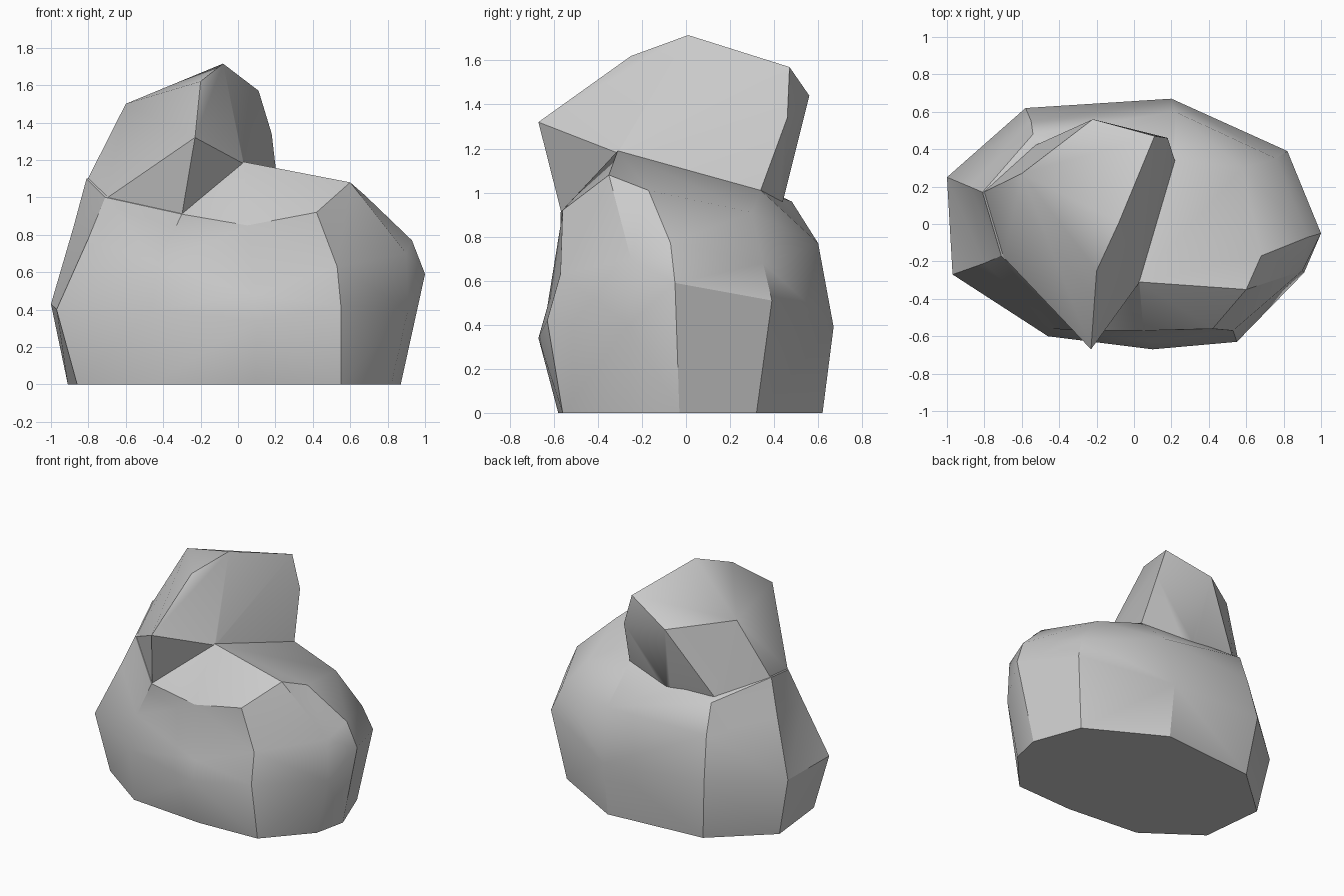
import bpy, bmesh, math

if "Cube" in bpy.data.objects:
    bpy.data.objects.remove(bpy.data.objects["Cube"])


def make_object(name, bm):
    bmesh.ops.recalc_face_normals(bm, faces=bm.faces[:])
    me = bpy.data.meshes.new(name)
    bm.to_mesh(me)
    bm.free()
    ob = bpy.data.objects.new(name, me)
    bpy.context.collection.objects.link(ob)
    return ob


def loft(name, rings, hub):
    """Stack of rings with a flat floor and a top fanned to one hub point."""
    bm = bmesh.new()
    vs = [[bm.verts.new(p) for p in r] for r in rings]
    n = len(vs[0])
    bm.faces.new(vs[0])
    tip = bm.verts.new(hub)
    for i in range(n):
        j = (i + 1) % n
        for a, b in zip(vs, vs[1:]):
            bm.faces.new((a[i], a[j], b[j], b[i]))
        bm.faces.new((vs[-1][i], vs[-1][j], tip))
    bmesh.ops.triangulate(bm, faces=[f for f in bm.faces if len(f.verts) == 4])
    return make_object(name, bm)


def hull(name, points):
    """Faceted stone: tight skin around a few corner points."""
    bm = bmesh.new()
    for p in points:
        bm.verts.new(p)
    bmesh.ops.convex_hull(bm, input=bm.verts[:])
    loose = [v for v in bm.verts if not v.link_faces]
    bmesh.ops.delete(bm, geom=loose, context='VERTS')
    return make_object(name, bm)


# Lower boulder: footprint, belt, shoulder and rim, from left-back via the front
foot = [(x, y, 0) for x, y in [
    (-0.91, 0.22), (-0.86, -0.25), (-0.47, -0.53), (0.09, -0.58), (0.55, -0.56),
    (0.82, -0.26), (0.87, -0.03), (0.74, 0.32), (0.20, 0.62), (-0.53, 0.56)]]
belt = [(-1.0, 0.25, 0.43), (-0.97, -0.27, 0.40), (-0.46, -0.60, 0.40),
        (0.10, -0.67, 0.34), (0.55, -0.63, 0.42), (0.91, -0.26, 0.40),
        (1.0, -0.05, 0.59), (0.82, 0.39, 0.51), (0.20, 0.67, 0.39),
        (-0.58, 0.62, 0.44)]
shoulder = [(-0.88, 0.20, 0.84), (-0.80, -0.21, 0.78), (-0.43, -0.56, 0.64),
            (0.09, -0.63, 0.48), (0.53, -0.57, 0.63), (0.90, -0.25, 0.70),
            (0.93, -0.07, 0.77), (0.76, 0.35, 0.68), (0.22, 0.60, 0.77),
            (-0.55, 0.55, 0.75)]
rim = [(-0.81, 0.17, 1.10), (-0.71, -0.17, 1.00), (-0.30, -0.57, 0.91),
       (0.05, -0.57, 0.85), (0.42, -0.56, 0.92), (0.60, -0.35, 1.08),
       (0.68, -0.17, 1.01), (0.58, 0.30, 0.91), (0.22, 0.34, 1.01),
       (-0.54, 0.48, 0.96)]
rock = loft("boulder", [foot, belt, shoulder, rim], (0.03, -0.31, 1.19))

# Upper crag: leaning peak with an overhanging front point
base = [(-0.30, -0.565, 0.905), (-0.27, -0.57, 1.10), (0.03, -0.31, 1.18),
        (0.22, 0.335, 1.0), (-0.15, 0.44, 0.96), (-0.53, 0.42, 0.97),
        (-0.71, -0.165, 0.99), (-0.805, 0.17, 1.095), (-0.35, 0.0, 0.75),
        (0.10, 0.25, 0.85)]
peak = [(0.18, 0.46, 1.34), (0.11, 0.47, 1.57), (-0.22, 0.56, 1.44),
        (-0.08, 0.01, 1.715), (-0.20, -0.25, 1.62), (-0.23, -0.67, 1.32),
        (-0.60, 0.27, 1.50)]
crag = hull("crag", base + peak)

# Fuse both stones into one skin
mod = rock.modifiers.new("fuse", 'BOOLEAN')
mod.operation = 'UNION'
mod.solver = 'EXACT'
mod.object = crag
bpy.context.view_layer.objects.active = rock
rock.select_set(True)
bpy.ops.object.modifier_apply(modifier=mod.name)
bpy.data.objects.remove(crag, do_unlink=True)
bpy.ops.object.shade_smooth_by_angle(angle=math.radians(32))
